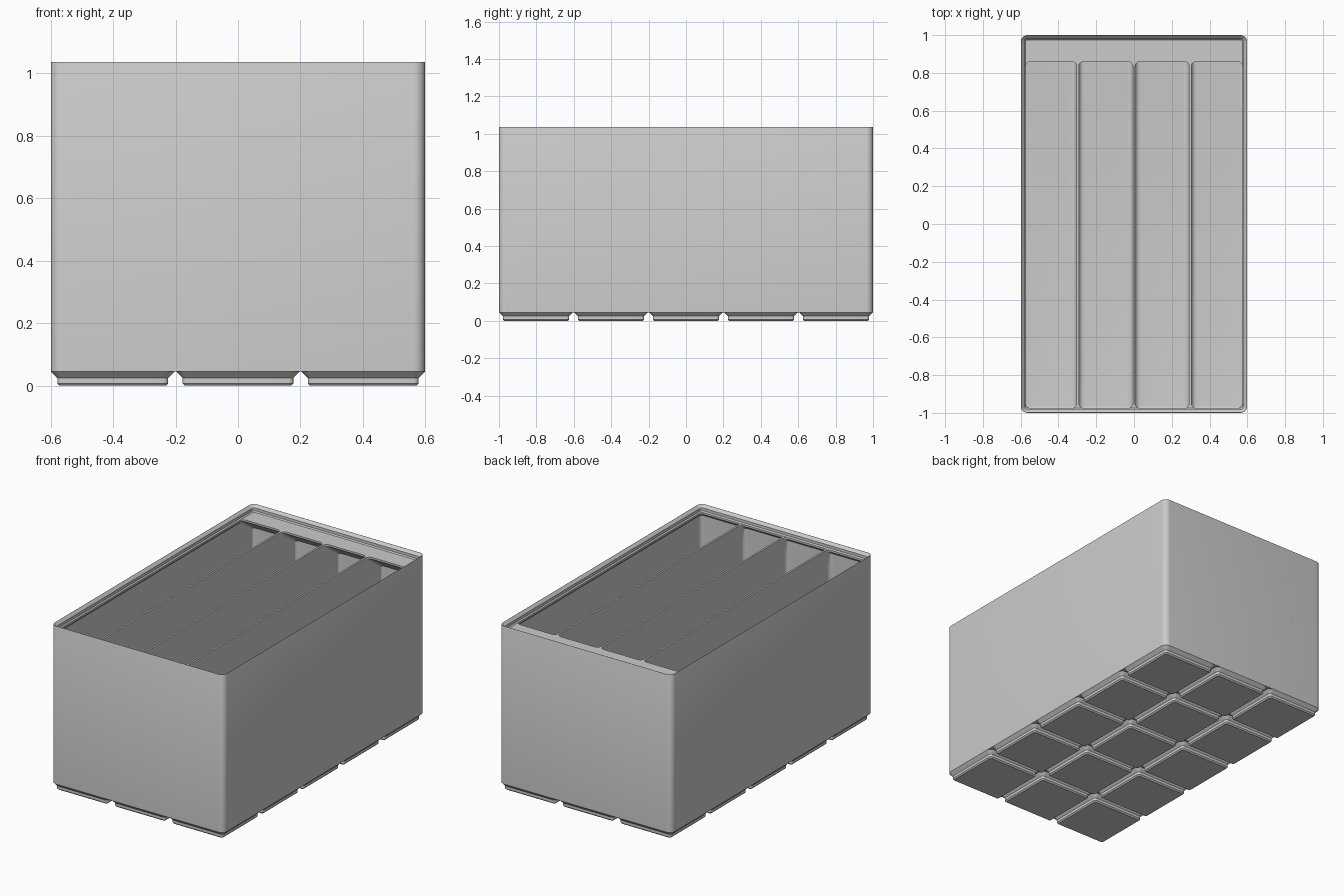
import bpy, bmesh, math

if "Cube" in bpy.data.objects:
    bpy.data.objects.remove(bpy.data.objects["Cube"], do_unlink=True)

MM = 2 / 209.5                       # one millimetre in model units
HALF_X, HALF_Y = 62.75 * MM, 1.0     # outer half sizes
TOP, BASE = 1.037, 4.75 * MM         # rim height, underside of the body
CORNER = 3.75 * MM
LIP_Z = 0.9965                       # height of shelf and divider tops
LIP_IN = 2.6 * MM                    # overhang of the stacking lip
WALL, DIVIDER = 0.95 * MM, 1.2 * MM

grey = bpy.data.materials.new("light grey plastic")
grey.use_nodes = True
grey.diffuse_color = (0.6, 0.6, 0.6, 1)
grey.node_tree.nodes["Principled BSDF"].inputs["Base Color"].default_value = (0.6, 0.6, 0.6, 1)


def rounded_rect(x0, x1, y0, y1, r, z, steps=8):
    pts = []
    corners = [(x1 - r, y1 - r), (x0 + r, y1 - r), (x0 + r, y0 + r), (x1 - r, y0 + r)]
    for q, (cx, cy) in enumerate(corners):
        for s in range(steps + 1):
            a = (q + s / steps) * math.pi / 2
            pts.append((cx + r * math.cos(a), cy + r * math.sin(a), z))
    return pts


def loft(name, sections, cap_top=True):
    """Skin a stack of rounded rectangles, bottom to top."""
    bm = bmesh.new()
    rings = [[bm.verts.new(p) for p in rounded_rect(*s)] for s in sections]
    n = len(rings[0])
    for low, high in zip(rings, rings[1:]):
        for i in range(n):
            j = (i + 1) % n
            bm.faces.new((low[i], low[j], high[j], high[i]))
    bm.faces.new(rings[0][::-1])
    if cap_top:
        bm.faces.new(rings[-1])
    mesh = bpy.data.meshes.new(name)
    bm.to_mesh(mesh)
    bm.free()
    mesh.materials.append(grey)
    obj = bpy.data.objects.new(name, mesh)
    bpy.context.collection.objects.link(obj)
    return obj


def inset_section(d, z):
    return (-HALF_X + d, HALF_X - d, -HALF_Y + d, HALF_Y - d, CORNER - d, z)


def activate(obj):
    bpy.ops.object.select_all(action='DESELECT')
    obj.select_set(True)
    bpy.context.view_layer.objects.active = obj


def carve(target, cutter):
    cutter.hide_render = True
    mod = target.modifiers.new("carve", 'BOOLEAN')
    mod.operation = 'DIFFERENCE'
    mod.solver = 'EXACT'
    mod.object = cutter
    activate(target)
    bpy.ops.object.modifier_apply(modifier=mod.name)
    bpy.data.objects.remove(cutter, do_unlink=True)


def smooth(obj):
    activate(obj)
    bpy.ops.object.shade_smooth_by_angle(angle=math.radians(30))


# Outer body block
body = loft("bin_body", [inset_section(0, BASE), inset_section(0, TOP - 0.002),
                         inset_section(0.0008, TOP)])

# Stacking lip recess: slope, straight, slope
step = LIP_IN - 1.9 * MM
mid_z = LIP_Z + step + 1.8 * MM
carve(body, loft("lip_cutter", [
    inset_section(LIP_IN, LIP_Z),
    inset_section(1.9 * MM, LIP_Z + step),
    inset_section(1.9 * MM, mid_z),
    inset_section(0.001, mid_z + 1.9 * MM - 0.001)]))

# Four long compartments, with a sloped label shelf left along the back
FLOOR, FILLET = 7 * MM, 2.8 * MM
SHELF_Y = 0.86
back_y, front_y = HALF_Y - WALL, -HALF_Y + WALL
slope_top = LIP_Z - 1.2 * MM
slope_low = slope_top - (back_y - SHELF_Y) * math.tan(math.radians(36))
overhang = LIP_IN - WALL + 0.0005
lip_low = slope_top - overhang
cell = (2 * (HALF_X - WALL) - 3 * DIVIDER) / 4

for c in range(4):
    x0 = -HALF_X + WALL + c * (cell + DIVIDER)
    x1 = x0 + cell
    sections = []
    for s in range(6):               # rounded floor edge
        a = s / 5 * math.pi / 2
        d = FILLET * (1 - math.sin(a))
        sections.append((x0 + d, x1 - d, front_y + d, back_y - d,
                         max(FILLET - d, 0.002), FLOOR + FILLET * (1 - math.cos(a))))
    sections.append((x0, x1, front_y, back_y, FILLET, slope_low))
    t = (lip_low - slope_low) / (slope_top - slope_low)
    sections.append((x0, x1, front_y, back_y + t * (SHELF_Y - back_y), FILLET, lip_low))
    left = x0 + (overhang if c == 0 else 0)
    right = x1 - (overhang if c == 3 else 0)
    for z in (slope_top, LIP_Z + 0.003):
        sections.append((left, right, front_y + overhang, SHELF_Y, FILLET, z))
    carve(body, loft("compartment_cutter", sections))
smooth(body)

# Grid of stepped feet
PITCH, FOOT = 42 * MM, 20.75 * MM
profile = [(2.95, 0), (2.15, 0.8), (2.15, 2.6), (0, 4.75)]   # inset, height
for col in range(3):
    for row in range(5):
        cx, cy = (col - 1) * PITCH, (row - 2) * PITCH
        sections = []
        for inset, height in profile:
            h = FOOT - inset * MM
            sections.append((cx - h, cx + h, cy - h, cy + h,
                             CORNER - inset * MM, height * MM))
        smooth(loft(f"foot_{col + 1}_{row + 1}", sections, cap_top=False))
